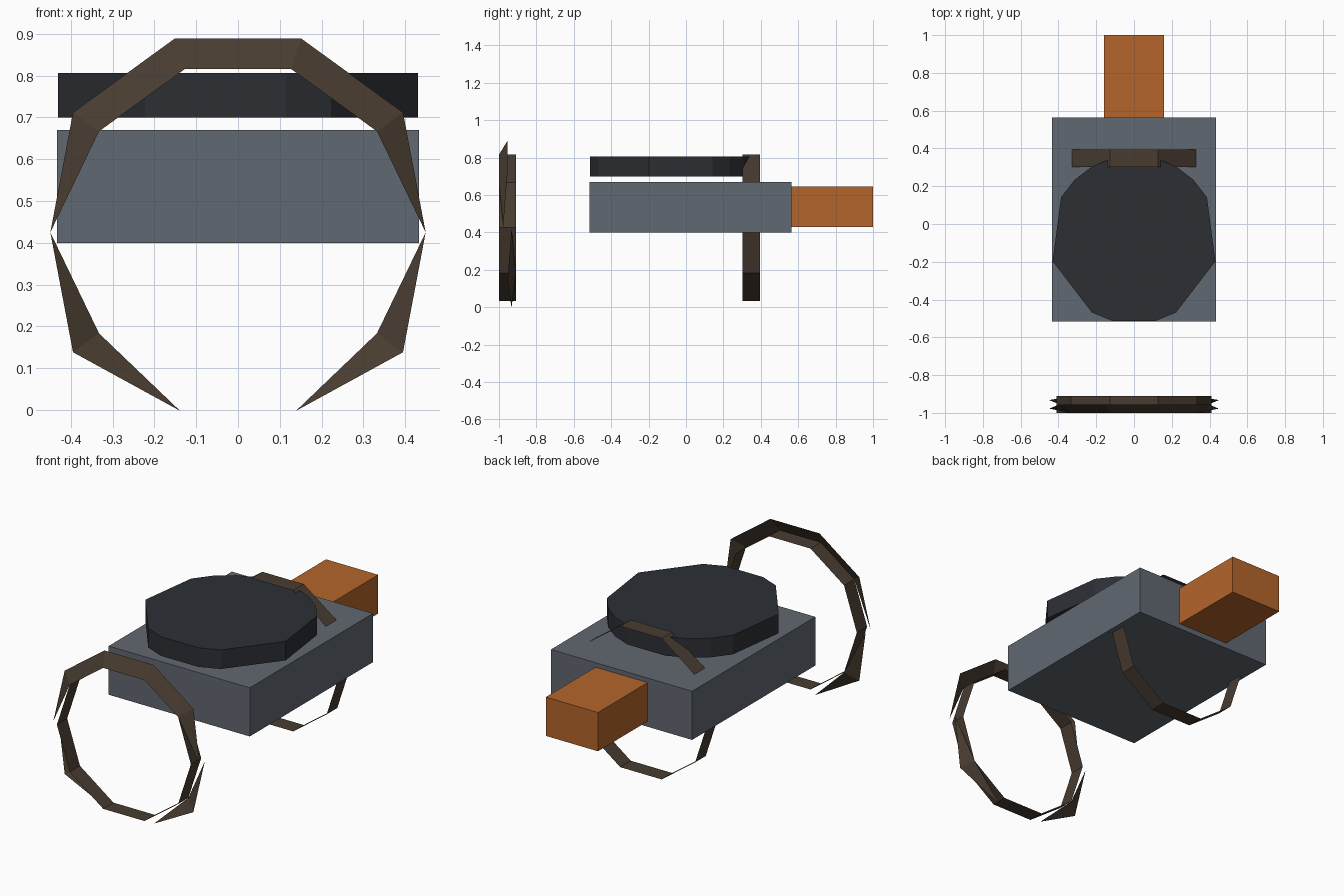
import bpy
from math import cos, sin, radians

if "Cube" in bpy.data.objects:
    bpy.data.objects.remove(bpy.data.objects["Cube"])


def material(name, rgb):
    m = bpy.data.materials.new(name)
    m.diffuse_color = (*rgb, 1)
    m.use_nodes = True
    m.node_tree.nodes["Principled BSDF"].inputs["Base Color"].default_value = m.diffuse_color
    return m


SLATE = material("slate", (0.12, 0.14, 0.165))
ORANGE = material("orange", (0.46, 0.13, 0.025))
DARK = material("dark", (0.025, 0.028, 0.034))
BROWN = material("brown", (0.065, 0.045, 0.03))


def make(name, verts, faces, mat):
    mesh = bpy.data.meshes.new(name)
    mesh.from_pydata(verts, [], faces)
    mesh.materials.append(mat)
    ob = bpy.data.objects.new(name, mesh)
    bpy.context.collection.objects.link(ob)
    return ob


def prism(name, outline, z0, z1, mat):
    n = len(outline)
    verts = [(x, y, z) for z in (z0, z1) for x, y in outline]
    faces = [tuple(range(n))[::-1], tuple(range(n, 2 * n))]
    faces += [(i, (i + 1) % n, n + (i + 1) % n, n + i) for i in range(n)]
    return make(name, verts, faces, mat)


def box(name, x, y0, y1, z0, z1, mat):
    return prism(name, [(-x, y0), (x, y0), (x, y1), (-x, y1)], z0, z1, mat)


HUB_Z, R_IN, R_MID, R_OUT = 0.425, 0.411, 0.449, 0.488


def ring_point(angle, r, y):
    a = radians(angle)
    return (r * cos(a), y, HUB_Z + r * sin(a))


def band(name, y0, y1):
    # Ten-sided open strip
    verts = [ring_point(36 * i, R_IN, y) for i in range(10) for y in (y0, y1)]
    faces = [(2 * i, (2 * i + 2) % 20, (2 * i + 3) % 20, 2 * i + 1) for i in range(10)]
    return make(name, verts, faces, BROWN)


def flange(name, angles, y_in, y_out):
    # Sloping rim that tapers to a point at both ends
    verts = [ring_point(angles[0], R_MID, (y_in + y_out) / 2)]
    for a in angles[1:-1]:
        verts += [ring_point(a, R_IN, y_in), ring_point(a, R_OUT, y_out)]
    verts.append(ring_point(angles[-1], R_MID, (y_in + y_out) / 2))
    last = len(verts) - 1
    faces = [(0, 2, 1), (last, last - 2, last - 1)]
    faces += [(i, i + 1, i + 3, i + 2) for i in range(1, last - 2, 2)]
    return make(name, verts, faces, BROWN)


# Body and rear block
box("body", 0.433, -0.515, 0.565, 0.40, 0.67, SLATE)
box("rear_block", 0.16, 0.565, 1.0, 0.43, 0.645, ORANGE)

# Irregular faceted disc floating above the body
disc_angles = (-15, 30, 45, 60, 75, 105, 120, 135, 150, 195, 240, 255, 285, 300)
prism("top_disc",
      [(0.446 * cos(radians(a)), -0.082 + 0.446 * sin(radians(a))) for a in disc_angles],
      0.70, 0.806, DARK)

# Rings
band("front_ring", -1.0, -0.91)
band("rear_ring", 0.302, 0.395)

# Front ring rims: upper one at the front, lower ones at the back
flange("upper_rim", (0, 36, 72, 108, 144, 180), -1.0, -0.955)
flange("lower_rim_right", (0, -36, -72), -0.91, -0.955)
flange("lower_rim_left", (180, 216, 252), -0.91, -0.955)
